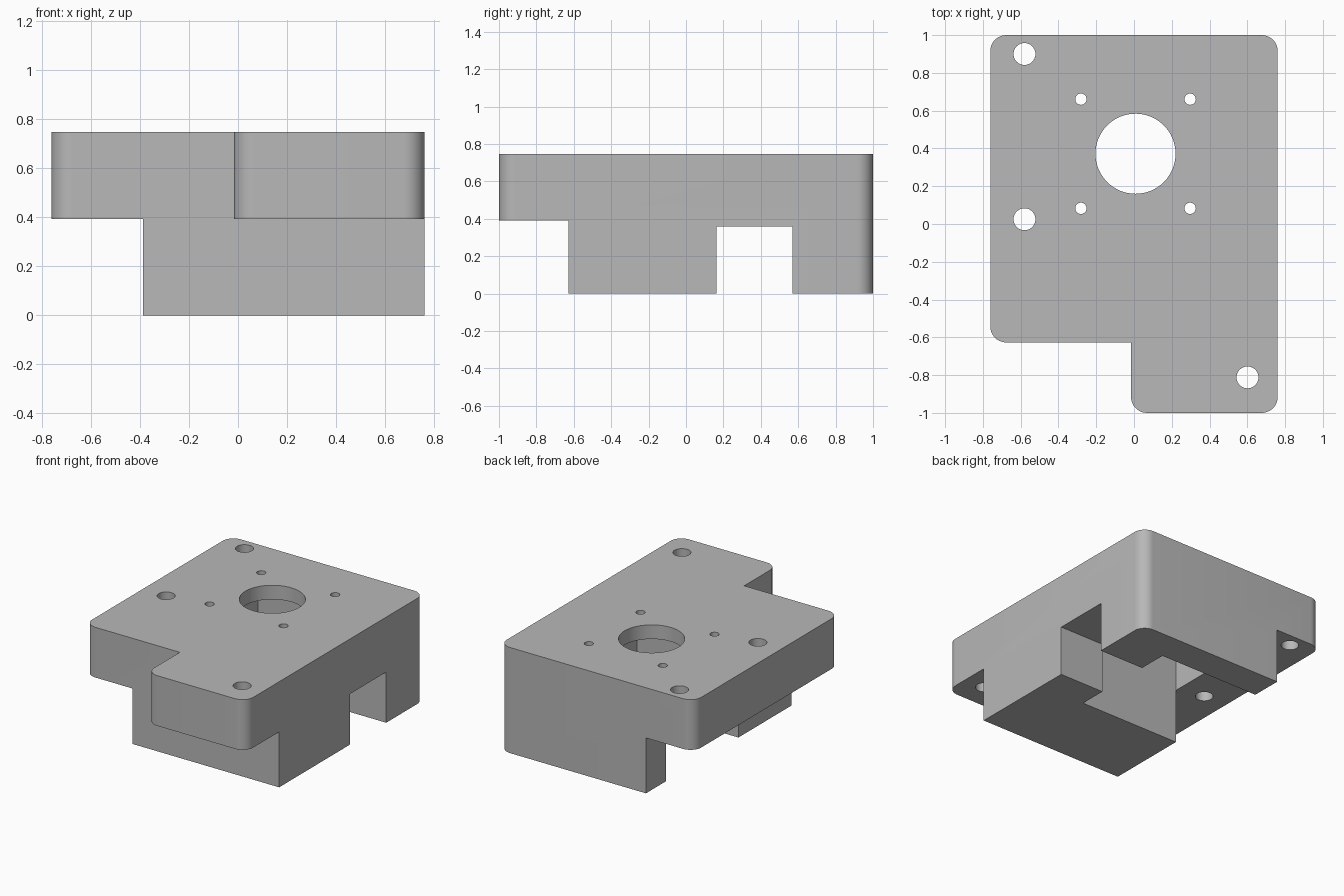
import bpy, bmesh
from math import radians, sin, cos, tan, pi
from mathutils import Vector

cube = bpy.data.objects.get("Cube")
if cube:
    bpy.data.objects.remove(cube, do_unlink=True)

TOP, LEDGE = 0.747, 0.392      # top face and underside of the overhangs
HALF_W, FRONT = 0.761, -0.627  # half width, front face of the main block
BLOCK_LEFT = -0.387            # side of the lower block
CX, CY = 0.008, 0.372          # axis of the central bore
RADIUS = 0.085                 # vertical edge fillets

grey = bpy.data.materials.new("plain_grey")
grey.use_nodes = True
colour = (0.48, 0.48, 0.48, 1)
grey.diffuse_color = colour
grey.node_tree.nodes["Principled BSDF"].inputs["Base Color"].default_value = colour


def rounded(corners, steps=10):
    """Turn (x, y, radius) corners into an outline with filleted corners."""
    outline = []
    for i, (x, y, r) in enumerate(corners):
        p = Vector((x, y))
        if not r:
            outline.append(p)
            continue
        a = (Vector(corners[i - 1][:2]) - p).normalized()
        b = (Vector(corners[(i + 1) % len(corners)][:2]) - p).normalized()
        centre = p + (a + b) * r
        for k in range(steps + 1):
            t = k / steps * pi / 2
            outline.append(centre - b * r * cos(t) - a * r * sin(t))
    return outline


def prism(name, outline, z0, z1):
    """Extrude a flat outline between two heights."""
    bm = bmesh.new()
    face = bm.faces.new([bm.verts.new((x, y, z0)) for x, y in outline])
    top = bmesh.ops.extrude_face_region(bm, geom=[face])["geom"]
    bmesh.ops.translate(bm, vec=(0, 0, z1 - z0),
                        verts=[v for v in top if isinstance(v, bmesh.types.BMVert)])
    bmesh.ops.recalc_face_normals(bm, faces=bm.faces)
    mesh = bpy.data.meshes.new(name)
    bm.to_mesh(mesh)
    bm.free()
    obj = bpy.data.objects.new(name, mesh)
    bpy.context.collection.objects.link(obj)
    mesh.materials.append(grey)
    return obj


def box(name, x0, x1, y0, y1, z1):
    return prism(name, [(x0, y0), (x1, y0), (x1, y1), (x0, y1)], -0.1, z1)


def hole(name, x, y, r, sides):
    ring = [(x + r * cos(2 * pi * k / sides), y + r * sin(2 * pi * k / sides))
            for k in range(sides)]
    return prism(name, ring, -0.1, 1)


# Full-height body with the front nose
body = prism("mounting_bracket", rounded([
    (-HALF_W, FRONT, RADIUS), (-0.016, FRONT, 0), (-0.016, -1, RADIUS),
    (HALF_W, -1, RADIUS), (HALF_W, 1, RADIUS), (-HALF_W, 1, RADIUS)]), 0, TOP)

# Overhangs, square pocket and side slot
cutters = [
    box("side_undercut", -1, BLOCK_LEFT, -1.2, 1.2, LEDGE),
    box("nose_undercut", -0.5, 1, -1.2, FRONT, LEDGE),
    box("square_pocket", BLOCK_LEFT, 0.408, CY - 0.405, CY + 0.405, 0.647),
    box("cable_slot", 0.3, 1, 0.164, 0.569, 0.358),
    hole("central_bore", CX, CY, 0.212, 64),
]
# Small screw holes around the bore, larger mounting holes near the edges
for sx in (-1, 1):
    for sy in (-1, 1):
        cutters.append(hole("screw_hole", CX + sx * 0.289, CY + sy * 0.289, 0.03, 32))
for x, y in ((-0.58, 0.9), (-0.58, 0.025), (0.601, -0.812)):
    cutters.append(hole("mounting_hole", x, y, 0.058, 40))

bpy.ops.object.select_all(action="DESELECT")
bpy.context.view_layer.objects.active = body
body.select_set(True)
for cutter in cutters:
    cutter.hide_render = True
    mod = body.modifiers.new(cutter.name, "BOOLEAN")
    mod.operation = "DIFFERENCE"
    mod.solver = "EXACT"
    mod.object = cutter
    bpy.ops.object.modifier_apply(modifier=mod.name)
    bpy.data.objects.remove(cutter, do_unlink=True)

bpy.ops.object.shade_smooth_by_angle(angle=radians(30))
